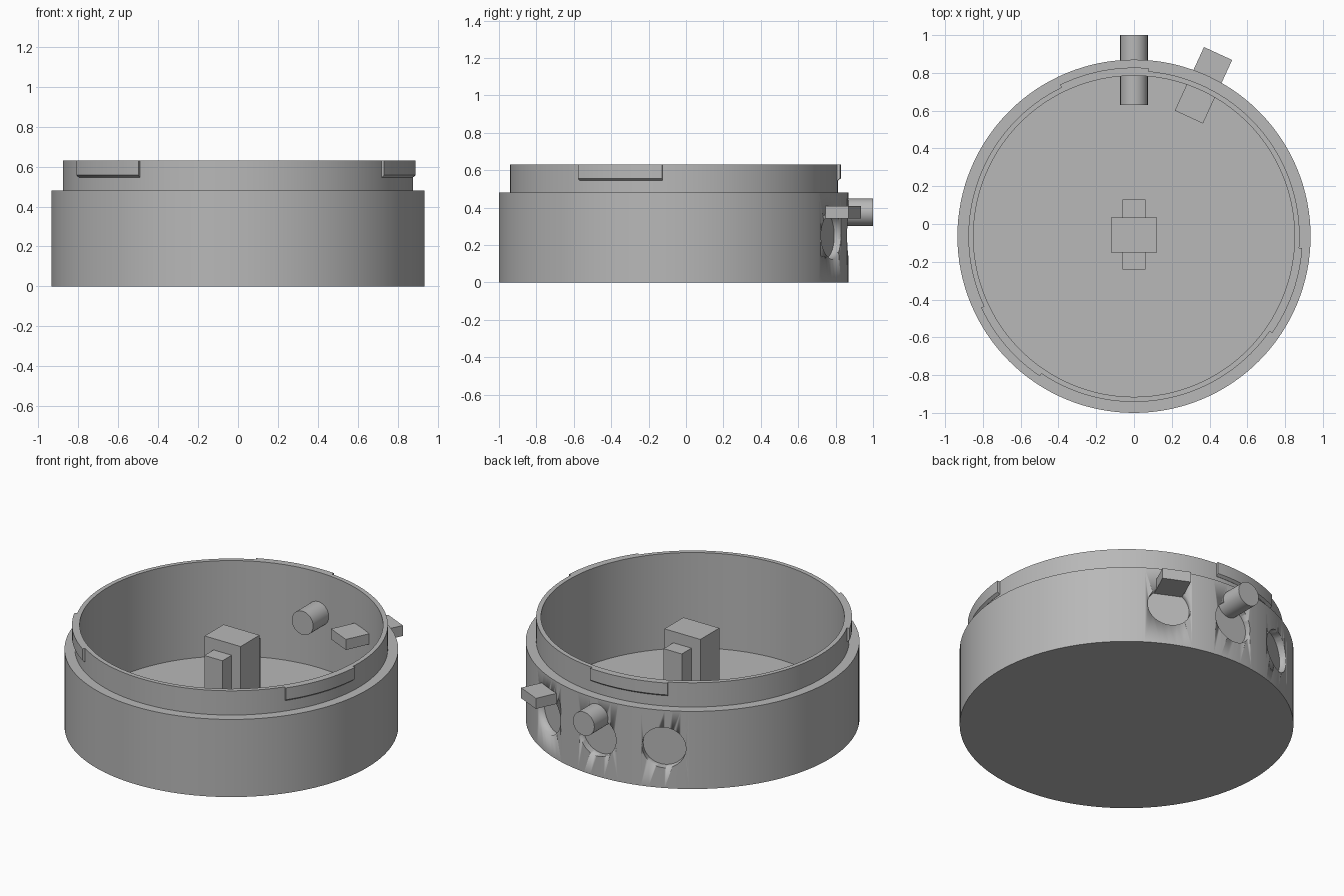
import bpy, bmesh, math
from mathutils import Matrix, Vector

if "Cube" in bpy.data.objects:
    bpy.data.objects.remove(bpy.data.objects["Cube"])

CY = -0.065          # y of the bowl axis
SEG = 128

grey = bpy.data.materials.new("plain grey")
grey.diffuse_color = (0.48, 0.48, 0.48, 1)
grey.use_nodes = True
grey.node_tree.nodes["Principled BSDF"].inputs["Base Color"].default_value = grey.diffuse_color


def finish(name, bm, smooth=True):
    bmesh.ops.recalc_face_normals(bm, faces=bm.faces[:])
    me = bpy.data.meshes.new(name)
    bm.to_mesh(me)
    bm.free()
    ob = bpy.data.objects.new(name, me)
    bpy.context.collection.objects.link(ob)
    me.materials.append(grey)
    if smooth:
        bpy.ops.object.select_all(action='DESELECT')
        ob.select_set(True)
        bpy.context.view_layer.objects.active = ob
        bpy.ops.object.shade_smooth_by_angle(angle=math.radians(30))
    return ob


def box(name, lo, hi, matrix=Matrix()):
    bm = bmesh.new()
    size = Vector(hi) - Vector(lo)
    mid = (Vector(hi) + Vector(lo)) / 2
    bmesh.ops.create_cube(bm, size=1, matrix=matrix @ Matrix.Translation(mid) @ Matrix.Diagonal((*size, 1)))
    return finish(name, bm, False)


def radial(angle):
    """Frame at the bowl axis whose +y points outwards, turned clockwise from the back."""
    return Matrix.Translation((0, CY, 0)) @ Matrix.Rotation(-math.radians(angle), 4, 'Z')


def rod(name, r, y0, y1, z, angle):
    bm = bmesh.new()
    bmesh.ops.create_cone(bm, cap_ends=True, segments=48, radius1=r, radius2=r, depth=y1 - y0,
                          matrix=radial(angle) @ Matrix.Translation((0, (y0 + y1) / 2, z))
                          @ Matrix.Rotation(math.pi / 2, 4, 'X'))
    return finish(name, bm)


# Bowl: stepped wall and floor, lathed from a profile
profile = [(0.935, 0), (0.935, 0.48), (0.877, 0.48), (0.877, 0.63), (0.85, 0.63), (0.85, 0.04)]
bm = bmesh.new()
rings = [[bm.verts.new((r * math.cos(2 * math.pi * i / SEG), CY + r * math.sin(2 * math.pi * i / SEG), z))
          for i in range(SEG)] for r, z in profile]
for a, b in zip(rings, rings[1:]):
    for i in range(SEG):
        j = (i + 1) % SEG
        bm.faces.new((a[i], a[j], b[j], b[i]))
bm.faces.new(rings[0])
bm.faces.new(rings[-1])
bowl = finish("bowl", bm)

# Three blind round recesses in the back wall
for n, angle in enumerate((-25, 0, 25)):
    cutter = rod(f"recess_cutter_{n + 1}", 0.125, 0.888, 1.1, 0.25, angle)
    mod = bowl.modifiers.new("recess", 'BOOLEAN')
    mod.operation, mod.solver, mod.object = 'DIFFERENCE', 'EXACT', cutter
    bpy.context.view_layer.objects.active = bowl
    bpy.ops.object.modifier_apply(modifier=mod.name)
    bpy.data.objects.remove(cutter)

# Three bayonet tabs around the rim, bevelled underneath
section = [(0.865, 0.545), (0.878, 0.545), (0.893, 0.557), (0.893, 0.63), (0.865, 0.63)]
for n in range(3):
    bm = bmesh.new()
    rows = []
    for k in range(13):
        t = math.radians(-35 + 120 * n + 31 * k / 12)
        rows.append([bm.verts.new((r * math.cos(t), CY + r * math.sin(t), z)) for r, z in section])
    for a, b in zip(rows, rows[1:]):
        for i in range(5):
            j = (i + 1) % 5
            bm.faces.new((a[i], a[j], b[j], b[i]))
    bm.faces.new(rows[0])
    bm.faces.new(rows[-1])
    finish(f"rim_tab_{n + 1}", bm)

# Centre post with a lower block in front and behind
box("centre_post", (-0.123, -0.15, 0.03), (0.123, 0.035, 0.56))
box("front_post_step", (-0.062, -0.24, 0.03), (0.062, -0.15, 0.49))
box("back_post_step", (-0.062, 0.035, 0.03), (0.062, 0.13, 0.49))

# Round pin and flat key passing through the back wall
rod("round_pin", 0.073, 0.695, 1.065, 0.375, 0)
box("flat_key", (-0.082, 0.695, 0.343), (0.082, 1.065, 0.408), radial(24.7))
